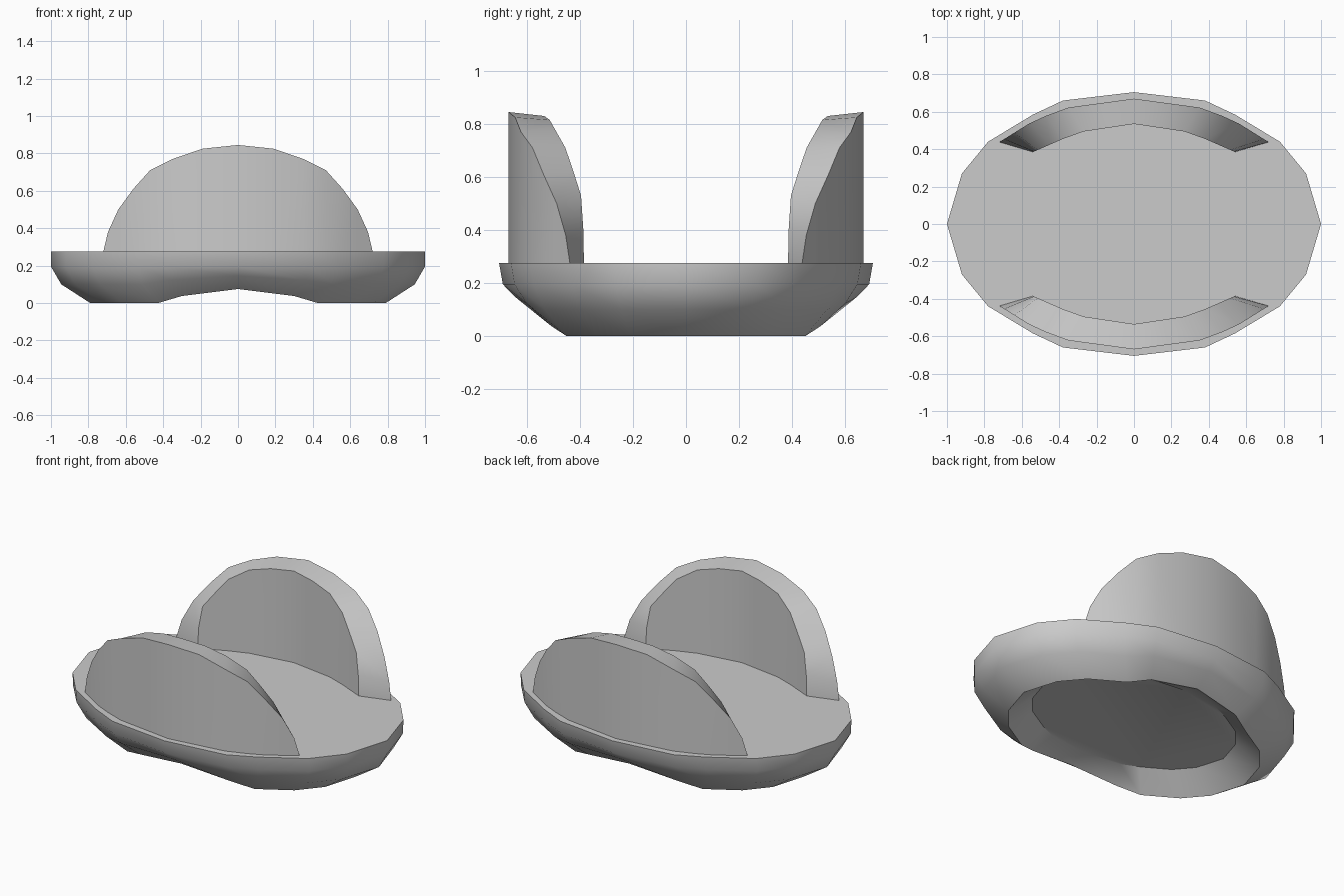
import bpy, bmesh

if "Cube" in bpy.data.objects:
    bpy.data.objects.remove(bpy.data.objects["Cube"])


def finish(name, bm, angle=0.6):
    bmesh.ops.remove_doubles(bm, verts=bm.verts, dist=0.0005)
    bmesh.ops.recalc_face_normals(bm, faces=bm.faces)
    mesh = bpy.data.meshes.new(name)
    bm.to_mesh(mesh)
    bm.free()
    ob = bpy.data.objects.new(name, mesh)
    bpy.context.collection.objects.link(ob)
    bpy.ops.object.select_all(action='DESELECT')
    ob.select_set(True)
    bpy.context.view_layer.objects.active = ob
    bpy.ops.object.shade_smooth_by_angle(angle=angle)
    return ob


def lerp(table, v):
    for (a, fa), (b, fb) in zip(table, table[1:]):
        if v <= b:
            return fa + (fb - fa) * (v - a) / (b - a)
    return table[-1][1]


def bridge(bm, a, b, closed=False):
    n = len(a)
    for i in range(n if closed else n - 1):
        j = (i + 1) % n
        bm.faces.new((a[i], a[j], b[j], b[i]))


# Oval base: stacked rings, arched underneath, with a shallow recess below
quarter = [(1, 0), (.92, .27), (.78, .44), (.54, .585), (.38, .66), (0, .705)]
half = quarter + [(-x, y) for x, y in quarter[-2::-1]]
outline = half + [(x, -y) for x, y in half[-2:0:-1]]
arch = [(0, 1), (.38, .5), (.54, 0), (1, 0)]
# x scale, y scale, height, amount of arch
levels = [(1, 1, .275, 0), (1, .98, .195, 0), (.945, .91, .1, .045),
          (.79, .77, 0, .075), (.64, .62, .11, 0)]
bm = bmesh.new()
rings = []
for sx, sy, z, lift in levels:
    rings.append([bm.verts.new((x * sx, y * sy, z + lift * lerp(arch, abs(x))))
                  for x, y in outline])
for a, b in zip(rings, rings[1:]):
    bridge(bm, a, b, True)
bm.faces.new(rings[0])
bm.faces.new(rings[-1])
finish("base", bm)

# Domed curved walls: outer and inner contours joined by a sloping rim
outer = [(.72, .275), (.695, .38), (.64, .5), (.56, .61), (.47, .71),
         (.35, .77), (.19, .825), (0, .845)]
inner = [(.54, .275), (.535, .4), (.515, .53), (.45, .62), (.38, .71),
         (.27, .78), (.14, .815), (0, .83)]
outer_y = [(0, .67), (.37, .62), (.54, .55), (.725, .435)]
inner_y = [(0, .535), (.3, .49), (.54, .385)]


def wall(name, side):
    bm = bmesh.new()
    tops, feet = [], []
    for contour, depth in ((outer, outer_y), (inner, inner_y)):
        pts = contour + [(-x, z) for x, z in contour[-2::-1]]
        tops.append([bm.verts.new((x, side * lerp(depth, abs(x)), z)) for x, z in pts])
        feet.append([bm.verts.new((x, side * lerp(depth, abs(x)), .26)) for x, z in pts])
        bridge(bm, tops[-1], feet[-1])
    bridge(bm, tops[0], tops[1])
    bridge(bm, feet[0], feet[1])
    for e in (0, -1):
        bm.faces.new((tops[0][e], tops[1][e], feet[1][e], feet[0][e]))
    finish(name, bm)


wall("front_wall", -1)
wall("back_wall", 1)
